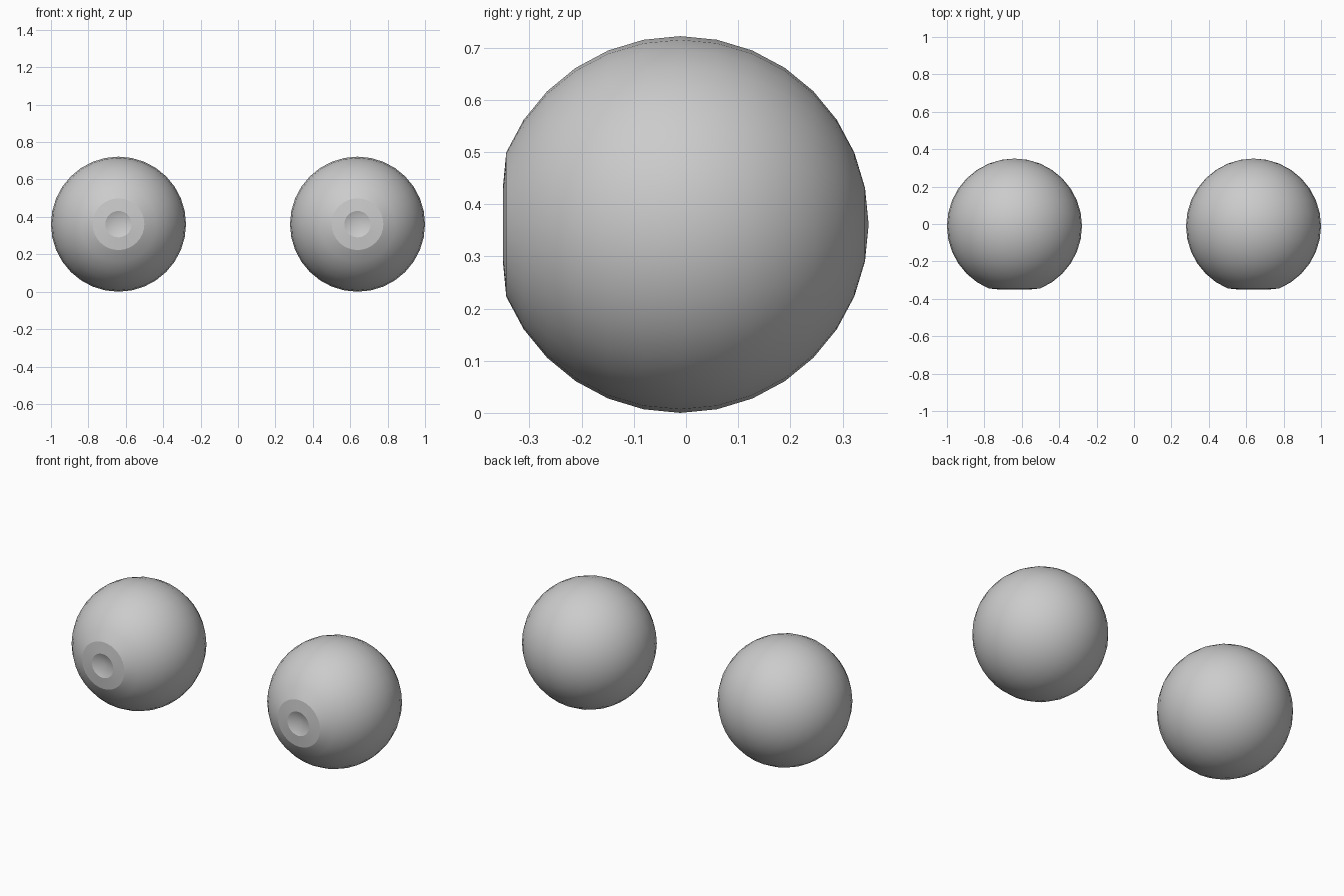
import bpy, bmesh
from math import radians
from mathutils import Matrix

if "Cube" in bpy.data.objects:
    bpy.data.objects.remove(bpy.data.objects["Cube"])

R, CX, CY, CZ = 0.361, 0.639, -0.011, 0.361


def eyeball(name, x):
    # sphere with its poles along y
    bm = bmesh.new()
    bmesh.ops.create_uvsphere(bm, u_segments=32, v_segments=16, radius=R)
    bmesh.ops.rotate(bm, verts=bm.verts, matrix=Matrix.Rotation(radians(90), 3, 'X'))
    # flattened iris ring and dished pupil at the front
    for v in bm.verts:
        if v.co.y < -0.97 * R:
            r = (v.co.x ** 2 + v.co.z ** 2) ** 0.5
            v.co.y = -0.340 if r > 0.01 else -0.312
    bmesh.ops.recalc_face_normals(bm, faces=bm.faces)
    mesh = bpy.data.meshes.new(name)
    bm.to_mesh(mesh)
    bm.free()
    ob = bpy.data.objects.new(name, mesh)
    ob.location = (x, CY, CZ)
    bpy.context.collection.objects.link(ob)
    # smooth shading, keeping the iris and pupil rims crisp
    bpy.ops.object.select_all(action='DESELECT')
    ob.select_set(True)
    bpy.context.view_layer.objects.active = ob
    bpy.ops.object.shade_smooth_by_angle(angle=radians(16))


for side, sx in (("left", 1), ("right", -1)):
    eyeball(side + "_eyeball", sx * CX)
